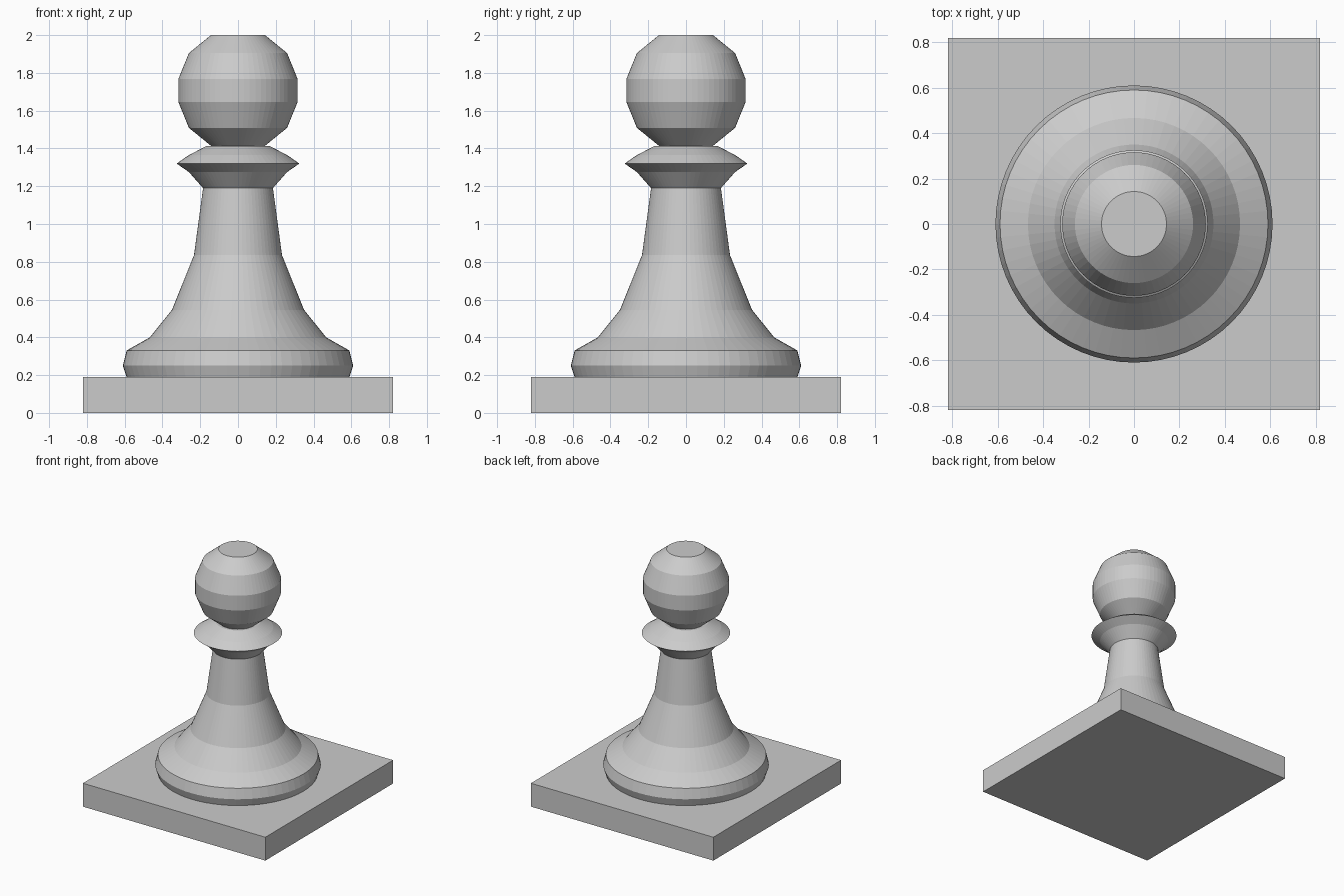
import bpy
import bmesh
import math

SIDES = 64

cube = bpy.data.objects.get("Cube")
if cube:
    bpy.data.objects.remove(cube, do_unlink=True)

grey = bpy.data.materials.new("light_grey")
grey.use_nodes = True
grey.diffuse_color = (0.6, 0.6, 0.6, 1)
grey.node_tree.nodes["Principled BSDF"].inputs["Base Color"].default_value = grey.diffuse_color


def finish(name, bm):
    bmesh.ops.recalc_face_normals(bm, faces=bm.faces)
    mesh = bpy.data.meshes.new(name)
    bm.to_mesh(mesh)
    bm.free()
    mesh.materials.append(grey)
    obj = bpy.data.objects.new(name, mesh)
    bpy.context.collection.objects.link(obj)
    return obj


def turned(name, profile):
    """Closed, flat-capped solid turned about z from (radius, height) points."""
    bm = bmesh.new()
    rings = []
    for r, z in profile:
        angles = [math.tau * i / SIDES for i in range(SIDES)]
        rings.append([bm.verts.new((r * math.cos(a), r * math.sin(a), z)) for a in angles])
    for low, high in zip(rings, rings[1:]):
        for i in range(SIDES):
            j = (i + 1) % SIDES
            bm.faces.new((low[i], low[j], high[j], high[i]))
    bm.faces.new(rings[0])
    bm.faces.new(rings[-1])
    return finish(name, bm)


# Square plinth
bm = bmesh.new()
bmesh.ops.create_cube(bm, size=1)
bmesh.ops.scale(bm, vec=(1.64, 1.64, 0.19), verts=bm.verts)
bmesh.ops.translate(bm, vec=(0, 0, 0.095), verts=bm.verts)
finish("plinth", bm)

# Foot ring and flared stem
turned("body", [(0.59, 0.19), (0.61, 0.25), (0.59, 0.33), (0.467, 0.4),
                (0.35, 0.545), (0.233, 0.835), (0.185, 1.19)])

# Sharp-edged collar
turned("collar", [(0.185, 1.19), (0.26, 1.275), (0.325, 1.32),
                  (0.26, 1.365), (0.165, 1.414)])

# Faceted ball, mirrored above and below its middle
upper = [(0.316, 0.06), (0.26, 0.198), (0.143, 0.293)]
lower = [(r, -z) for r, z in reversed(upper)]
turned("head", [(r, 1.707 + z) for r, z in lower + upper])
